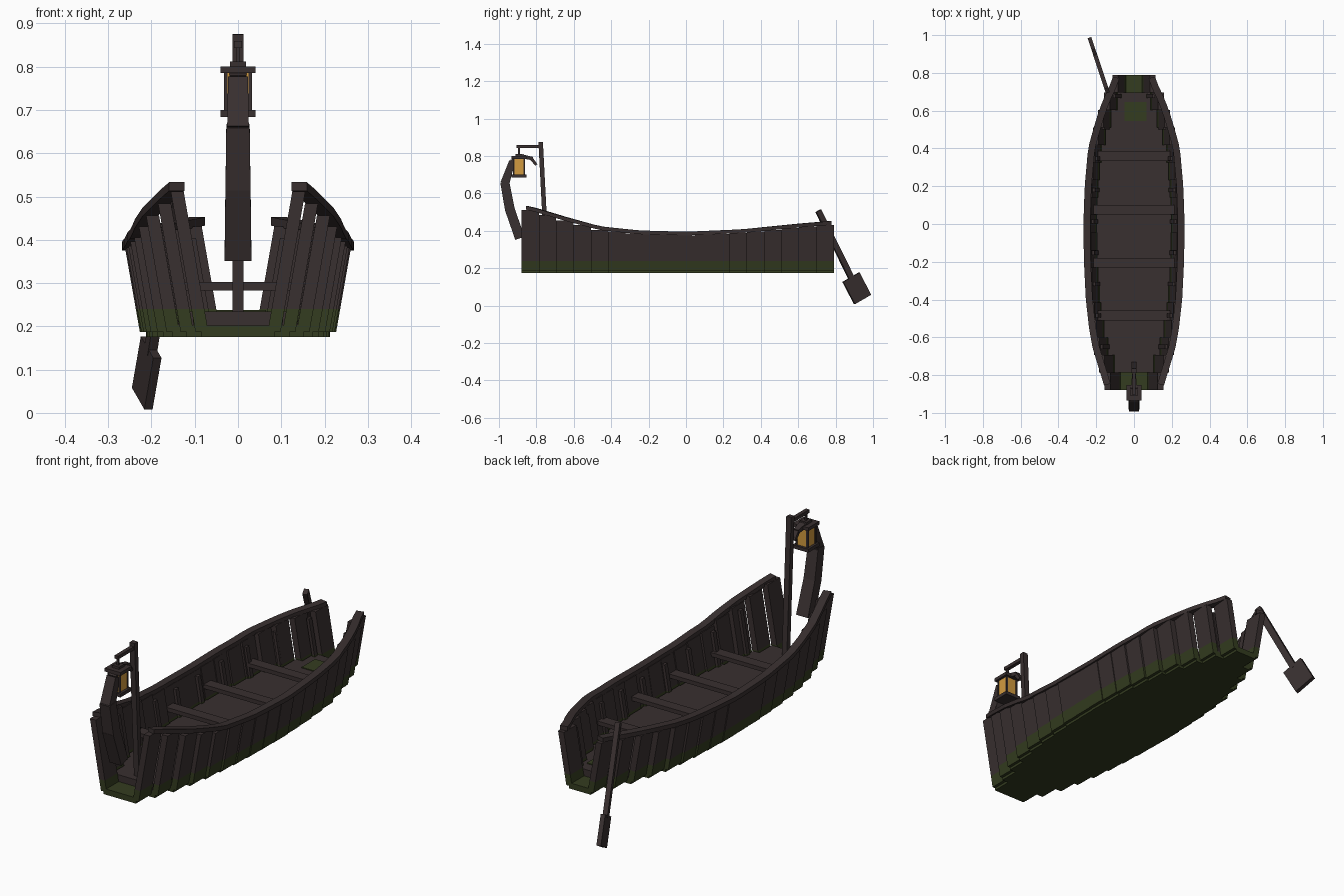
import bpy, bmesh, math
from mathutils import Vector

if "Cube" in bpy.data.objects:
    bpy.data.objects.remove(bpy.data.objects["Cube"], do_unlink=True)


def material(name, rgb, rough=0.9):
    m = bpy.data.materials.new(name)
    m.use_nodes = True
    m.diffuse_color = (*rgb, 1)
    b = next(n for n in m.node_tree.nodes if n.type == 'BSDF_PRINCIPLED')
    b.inputs["Base Color"].default_value = (*rgb, 1)
    b.inputs["Roughness"].default_value = rough
    return m


WOOD = material("dark_wood", (0.040, 0.029, 0.029))
MOSS = material("moss_green", (0.034, 0.045, 0.014))
GLASS = material("amber_glass", (0.65, 0.33, 0.05))


def loft(name, sections, mats=(WOOD,), band=None):
    """Skin a run of equal outlines; band sets the material index of each run."""
    bm = bmesh.new()
    rings = [[bm.verts.new(p) for p in s] for s in sections]
    n = len(rings[0])
    for k, (a, b) in enumerate(zip(rings, rings[1:])):
        for i in range(n):
            f = bm.faces.new((a[i], a[(i + 1) % n], b[(i + 1) % n], b[i]))
            f.material_index = band[k] if band else 0
    bm.faces.new(rings[0]).material_index = band[0] if band else 0
    bm.faces.new(rings[-1]).material_index = band[-1] if band else 0
    bmesh.ops.recalc_face_normals(bm, faces=bm.faces)
    me = bpy.data.meshes.new(name)
    bm.to_mesh(me)
    bm.free()
    for m in mats:
        me.materials.append(m)
    ob = bpy.data.objects.new(name, me)
    bpy.context.collection.objects.link(ob)
    return ob


def rect(c, u, v):
    c, u, v = Vector(c), Vector(u), Vector(v)
    return [c - u - v, c + u - v, c + u + v, c - u + v]


def box(name, x0, x1, y0, y1, z0, z1, mat=WOOD):
    c = ((x0 + x1) / 2, (y0 + y1) / 2)
    u, v = ((x1 - x0) / 2, 0, 0), (0, (y1 - y0) / 2, 0)
    return loft(name, [rect((*c, z), u, v) for z in (z0, z1)], (mat,))


def bar(name, a, b, side, wa, ta, wb=None, tb=None):
    """Square-cut bar from a to b, w along side and t across it."""
    a, b, side = Vector(a), Vector(b), Vector(side).normalized()
    up = (b - a).cross(side).normalized()
    wb, tb = wb or wa, tb or ta
    return loft(name, [rect(a, side * wa / 2, up * ta / 2),
                       rect(b, side * wb / 2, up * tb / 2)])


def interp(table, y):
    y = min(max(y, table[0][0]), table[-1][0])
    for (y0, a), (y1, b) in zip(table, table[1:]):
        if y <= y1:
            return a + (b - a) * (y - y0) / (y1 - y0)


# Hull lines: half width at the rim, and rail top height, along y
WIDTH = [(-.88, .145), (-.835, .155), (-.74, .185), (-.65, .212), (-.55, .23),
         (-.4, .247), (-.2, .257), (0, .26), (.2, .253), (.4, .235),
         (.55, .193), (.65, .158), (.745, .113), (.79, .10)]
SHEER = [(-.84, .533), (-.65, .476), (-.46, .424), (-.25, .402), (0, .395),
         (.3, .408), (.6, .438), (.78, .453)]
LEAN, Z0, MOSS_Z = 0.176, 0.175, 0.24
N, Y0, Y1 = 18, -.88, .79
STEP = (Y1 - Y0) / N


def hull_x(y, z):
    return interp(WIDTH, y) - LEAN * (interp(SHEER, y) - .02 - z)


def upright(name, s, y, half, out, thick, z_top, z_bot):
    """Leaning board on one side of the hull with a mossy foot."""
    secs = []
    for z in (z_bot, MOSS_Z, z_top):
        x = hull_x(y, z) - out - thick / 2
        secs.append(rect((s * x, y, z), (thick / 2, 0, 0), (0, half, 0)))
    loft(name, secs, (WOOD, MOSS), (1, 0))


# Side planks
for i in range(N):
    y = Y0 + STEP * (i + .5)
    for s, side in ((1, "left"), (-1, "right")):
        upright(f"{side}_plank_{i + 1}", s, y, STEP / 2, 0, .03,
                interp(SHEER, y) - .019, Z0 + .012)

# Inner ribs
for i in range(9):
    y = -.65 + .166 * i
    for s, side in ((1, "left"), (-1, "right")):
        upright(f"{side}_rib_{i + 1}", s, y, .011, .03, .014,
                interp(SHEER, y) - .04, .20)


# Stepped bottom and inner floor
def stepped(name, first, last, inset, z0, z1, mat):
    pts = []
    for i in range(first, last):
        y = Y0 + STEP * i
        x = hull_x(y + STEP / 2, Z0) - inset
        pts += [(x, y), (x, y + STEP)]
    pts += [(-x, y) for x, y in reversed(pts)]
    return loft(name, [[(x, y, z) for x, y in pts] for z in (z0, z1)], (mat,))


stepped("bottom_boards", 0, N, .012, Z0, .202, MOSS)
stepped("floor", 1, N - 1, .026, .202, .234, WOOD)
box("floor_moss_patch", -.05, .065, .545, .645, .232, .238, MOSS)

# Gunwale rails
for s, side in ((1, "left"), (-1, "right")):
    secs = []
    for k in range(33):
        y = -.85 + 1.625 * k / 32
        d = interp(WIDTH, y + .03) - interp(WIDTH, y - .03)
        nrm = Vector((s * .06, -d, 0)).normalized()
        x = s * (interp(WIDTH, y) - .01)
        secs.append(rect((x, y, interp(SHEER, y) - .01), nrm * .018, (0, 0, .01)))
    loft(f"{side}_rail", secs)

# Cross benches
for i, y in enumerate((-.485, -.205, .075, .36)):
    x = hull_x(y, .29) - .02
    box(f"bench_{i + 1}", -x, x, y - .026, y + .026, .283, .302)

# Curled stem, tapering segment by segment: y, z, width, thickness
STEM = [(-.888, .36, .062, .052), (-.942, .515, .058, .052),
        (-.968, .655, .050, .048), (-.932, .765, .040, .032),
        (-.872, .797, .030, .022), (-.828, .788, .024, .018),
        (-.800, .752, .018, .013)]
for i, (a, b) in enumerate(zip(STEM, STEM[1:])):
    p, q = Vector((0, a[0], a[1])), Vector((0, b[0], b[1]))
    q = q + (q - p).normalized() * .008 if i < 5 else q
    bar(f"stem_segment_{i + 1}", p, q, (1, 0, 0), a[2], a[3],
        a[2] - .004, b[3])

# Lantern pole and arm
bar("lantern_pole", (0, -.742, .20), (0, -.777, .875), (1, 0, 0), .026, .024)
box("lantern_arm", -.009, .009, -.905, -.765, .843, .859)
box("lantern_hanger", -.005, .005, -.898, -.888, .81, .846)

# Lantern
LY = -.893
box("lantern_cap", -.041, .041, LY - .041, LY + .041, .785, .801)
box("lantern_cap_top", -.018, .018, LY - .018, LY + .018, .801, .812)
box("lantern_base", -.041, .041, LY - .041, LY + .041, .684, .700)
box("lantern_glass", -.029, .029, LY - .029, LY + .029, .700, .785, GLASS)
for sx in (-1, 1):
    for sy in (-1, 1):
        x, y = sx * .028, LY + sy * .028
        box("lantern_corner_post", x - .004, x + .004, y - .004, y + .004, .700, .785)

# Oar hung over the stern rail, lying in one upright plane
across = Vector((.949, .316, 0))
top, neck, tip = (Vector((-.14 - (y - .70) / 3, y, z)) for y, z in
                  ((.707, .507), (.882, .152), (.944, .033)))
bar("oar_shaft", top, neck + (tip - neck) * .1, across, .022, .030)
bar("oar_blade", neck, tip, across, .020, .104)
